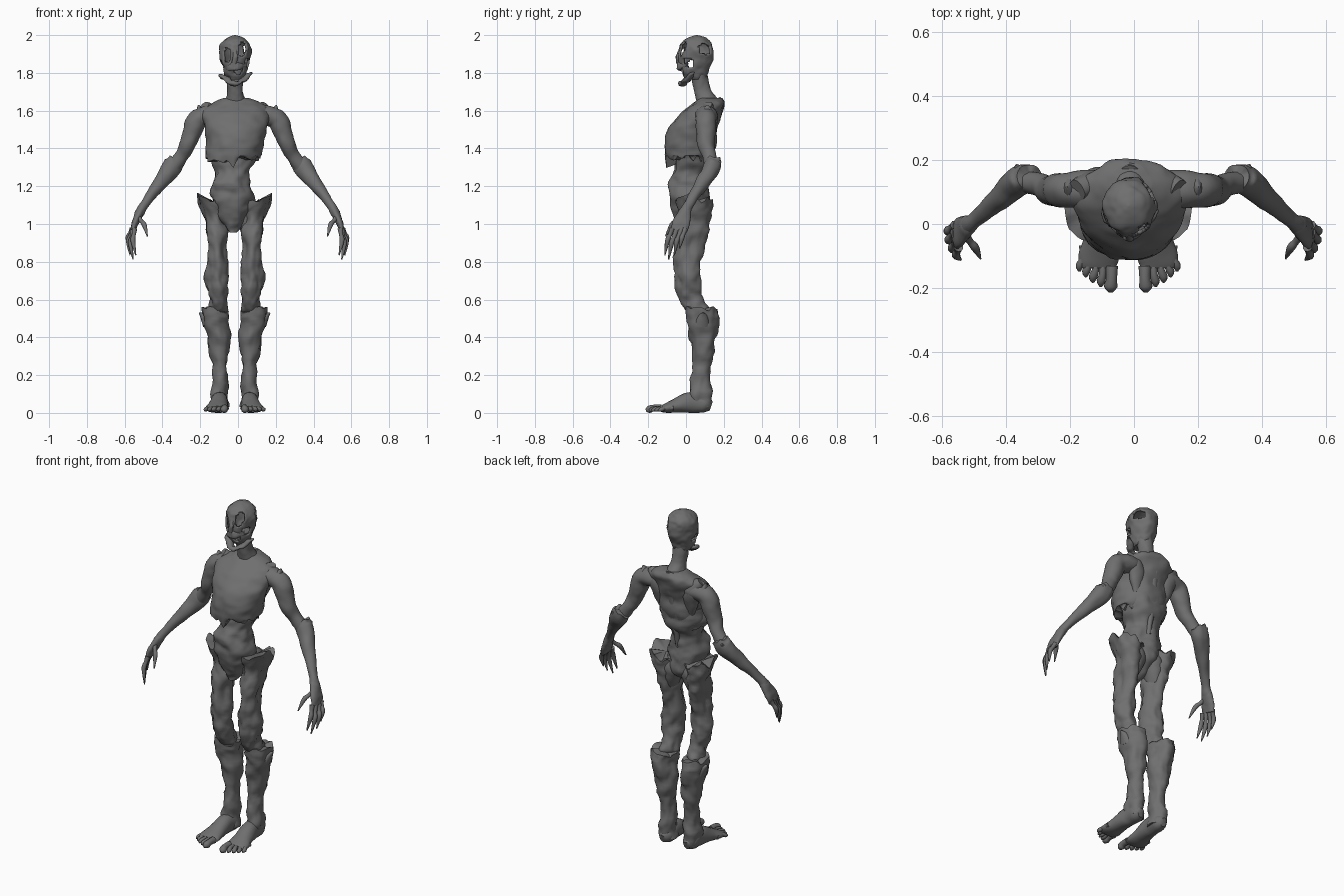
import bpy, bmesh, math
from mathutils import Vector, noise

skin = bpy.data.materials.new("dark_skin")
skin.diffuse_color = (.16, .16, .16, 1)


def spline(rows, steps):
    """Catmull-Rom through rows of (x, y, z, rw, rh)."""
    out, m = [], len(rows) - 1
    for i in range(m):
        a, b, c, d = rows[max(i - 1, 0)], rows[i], rows[i + 1], rows[min(i + 2, m)]
        for s in range(steps):
            t = s / steps
            out.append([.5 * (2 * q + (r - p) * t + (2 * p - 5 * q + 4 * r - w) * t * t
                              + (3 * q - p - 3 * r + w) * t ** 3) for p, q, r, w in zip(a, b, c, d)])
    return out + [list(rows[m])]


def loft(name, rows, n=28, steps=5, flat=False, ref=(0, 1, 0), lump=0.0, freq=12,
         jag=0.0, tilt=0.0, mirror=None):
    """Skin of rings; jag and tilt (front only) make the first rings a torn, slanted hem."""
    pts = spline(rows, steps)
    bm, rings = bmesh.new(), []
    for i, (x, y, z, rw, rh) in enumerate(pts):
        c = Vector((x, y, z))
        side, up = Vector((1, 0, 0)), Vector((0, 1, 0))
        if not flat:
            a, b = pts[max(i - 1, 0)], pts[min(i + 1, len(pts) - 1)]
            t = (Vector(b[:3]) - Vector(a[:3])).normalized()
            side = t.cross(Vector(ref)).normalized()
            up = side.cross(t)
        fade, ring = max(0, 1 - i / 5), []
        for k in range(n):
            a = math.tau * k / n
            d = side * math.cos(a) * max(rw, .002) + up * math.sin(a) * max(rh, .002)
            p = c + d
            p += d.normalized() * lump * (noise.noise(p * freq) + .5 * noise.noise(p * freq * 2.3))
            front = .6 - .4 * math.sin(a)
            p.z += fade * (jag * noise.noise(p * 28) + tilt * front * (p.x - x))
            p.z = max(p.z, 0)
            ring.append(bm.verts.new(p))
        rings.append(ring)
    for r, s in zip(rings, rings[1:]):
        for k in range(n):
            bm.faces.new((r[k], r[(k + 1) % n], s[(k + 1) % n], s[k]))
    caps = [bm.faces.new(rings[0][::-1]), bm.faces.new(rings[-1])]
    bmesh.ops.poke(bm, faces=caps)
    bmesh.ops.recalc_face_normals(bm, faces=bm.faces)
    me = bpy.data.meshes.new(name)
    bm.to_mesh(me)
    bm.free()
    me.materials.append(skin)
    ob = bpy.data.objects.new(name, me)
    bpy.context.collection.objects.link(ob)
    bpy.ops.object.select_all(action='DESELECT')
    ob.select_set(True)
    bpy.context.view_layer.objects.active = ob
    bpy.ops.object.shade_smooth_by_angle(angle=math.radians(50))
    if mirror is not None:
        ob.location.x = mirror
        ob.modifiers.new("mirror", 'MIRROR').use_mirror_merge = False
    return ob


def cut_holes(ob, holes, thick):
    """Remove faces inside ellipsoids, then give the shell thickness."""
    bm = bmesh.new()
    bm.from_mesh(ob.data)
    gone = []
    for f in bm.faces:
        p = f.calc_center_median()
        for x, y, z, rx, ry, rz in holes:
            q = ((p.x - x) / rx) ** 2 + ((p.y - y) / ry) ** 2 + ((p.z - z) / rz) ** 2
            if q < 1 + .6 * noise.noise(p * 45):
                gone.append(f)
                break
    bmesh.ops.delete(bm, geom=gone, context='FACES')
    bm.to_mesh(ob.data)
    bm.free()
    m = ob.modifiers.new("shell", 'SOLIDIFY')
    m.thickness, m.offset = thick, -1


BODY, ARMS = -.018, -.003

# Abdomen and pelvis, rising inside the ribcage and flush with the back
loft("abdomen", [(-.03, -.01, .955, .022, .025), (-.028, .01, .99, .045, .055),
                 (-.025, .025, 1.04, .075, .09), (-.027, .022, 1.10, .108, .105),
                 (-.03, .015, 1.16, .113, .105), (-.035, .01, 1.21, .1, .105),
                 (-.027, .028, 1.27, .09, .09), (-.025, .042, 1.33, .117, .1),
                 (-.02, .052, 1.39, .14, .107), (-.02, .055, 1.45, .14, .1)],
     flat=True, n=40, lump=.016, freq=14)
# Ribcage with torn lower edge
loft("ribcage", [(-.025, .012, 1.335, .142, .113), (-.022, .018, 1.37, .15, .13),
                 (-.014, .025, 1.44, .153, .136), (-.012, .04, 1.51, .165, .128),
                 (-.01, .07, 1.57, .178, .112), (-.01, .1, 1.612, .17, .095),
                 (-.01, .122, 1.645, .12, .078), (-.012, .128, 1.668, .06, .055)],
     flat=True, n=48, steps=6, lump=.011, freq=13, jag=.06, tilt=.15)
# Spine ridge and shoulder blades
loft("spine_ridge", [(-.012, .165, 1.665, .03, .02), (-.012, .172, 1.63, .035, .022),
                     (-.012, .145, 1.5, .025, .02), (-.015, .128, 1.36, .02, .02),
                     (-.02, .098, 1.2, .015, .018)], n=12, lump=.006, freq=25)
loft("shoulder_blade", [(-.16, .105, 1.625, .03, .035), (-.12, .13, 1.575, .05, .035),
                        (-.1, .125, 1.5, .045, .03), (-.09, .11, 1.41, .02, .015)],
     n=20, lump=.006, mirror=BODY)
# Buttocks
loft("buttock", [(-.055, .05, 1.12, .04, .045), (-.058, .063, 1.06, .055, .06),
                 (-.065, .06, 1.0, .05, .055), (-.08, .045, .93, .035, .045)],
     flat=True, n=24, lump=.006, mirror=BODY)

# Neck and skull shell with holes
loft("neck", [(-.012, .115, 1.6, .09, .06), (-.013, .112, 1.655, .053, .058),
              (-.015, .09, 1.70, .042, .047), (-.015, .077, 1.75, .043, .046),
              (-.015, .068, 1.82, .045, .04)], flat=True, lump=.005, freq=20)
skull = loft("skull", [(-.015, .05, 1.765, .04, .055), (-.015, .046, 1.80, .062, .073),
                       (-.015, .047, 1.85, .073, .088), (-.013, .053, 1.91, .084, .093),
                       (-.015, .055, 1.95, .077, .085), (-.016, .057, 1.98, .052, .06),
                       (-.017, .057, 1.994, .026, .03), (-.017, .057, 2.0, .003, .003)],
             flat=True, n=56, steps=7, lump=.008, freq=18)
cut_holes(skull, [(.028, -.03, 1.93, .027, .04, .045), (-.062, -.03, 1.895, .024, .04, .04),
                  (.055, .11, 1.925, .03, .045, .035), (.005, -.045, 1.805, .04, .04, .025),
                  (.065, .005, 1.85, .03, .04, .028), (-.012, -.06, 1.87, .014, .03, .02),
                  (-.085, .03, 1.84, .025, .03, .025)], .012)
# Jaw, upper teeth ridge, nose and cheek fragments
loft("jaw", [(-.1, .045, 1.785, .004, .006), (-.078, .022, 1.778, .02, .014),
             (-.05, -.003, 1.757, .02, .012), (-.018, -.018, 1.742, .022, .013),
             (.02, -.003, 1.758, .02, .012), (.048, .022, 1.782, .02, .014),
             (.074, .045, 1.80, .004, .006)], n=14, ref=(0, 0, 1), lump=.01, freq=30)
loft("upper_teeth", [(-.065, .01, 1.84, .006, .012), (-.045, -.025, 1.832, .01, .02),
                     (-.015, -.04, 1.835, .01, .024), (.015, -.028, 1.838, .01, .018),
                     (.04, .005, 1.845, .006, .008)], n=12, ref=(0, 0, 1), lump=.01, freq=35)
loft("nose", [(-.014, -.03, 1.92, .01, .008), (-.014, -.043, 1.885, .014, .012),
              (-.02, -.042, 1.85, .014, .01)], n=10, lump=.004, freq=40)

# Legs: torn thigh wraps, flared calves
loft("thigh", [(-.112, .05, 1.12, .082, .088), (-.105, .05, 1.06, .07, .082),
               (-.096, .038, .97, .051, .08), (-.095, .015, .87, .051, .08),
               (-.095, .005, .76, .054, .073), (-.098, .01, .67, .054, .068),
               (-.087, .025, .6, .046, .068), (-.087, .055, .545, .042, .06),
               (-.087, .075, .5, .03, .03)],
     flat=True, n=36, lump=.022, freq=13, jag=.045, tilt=-.45, mirror=BODY)
loft("calf", [(-.1, .078, .55, .072, .085), (-.1, .085, .5, .068, .085),
              (-.086, .092, .41, .061, .073), (-.08, .086, .3, .047, .056),
              (-.074, .08, .2, .041, .052), (-.08, .072, .1, .044, .06),
              (-.08, .078, .03, .042, .055)],
     flat=True, n=36, lump=.016, freq=14, jag=.025, tilt=-.1, mirror=BODY)
loft("calf_spur", [(-.14, .085, .47, .03, .045), (-.165, .09, .51, .018, .025),
                   (-.188, .09, .53, .003, .003)], n=10, mirror=BODY)
# Feet and toes
loft("foot", [(-.08, .133, .035, .02, .025), (-.08, .1, .045, .042, .045),
              (-.08, .03, .057, .044, .057), (-.087, -.05, .038, .053, .038),
              (-.093, -.105, .025, .064, .025), (-.093, -.135, .02, .055, .015)],
     n=20, ref=(0, 0, 1), lump=.004, mirror=BODY)
for i, (x0, x1, y1, r) in enumerate([(-.052, -.055, -.212, .02), (-.08, -.085, -.195, .013),
                                     (-.102, -.11, -.182, .013), (-.122, -.132, -.165, .012),
                                     (-.142, -.152, -.147, .012)]):
    y0 = y1 + .08
    loft(f"toe_{i + 1}", [(x0, y0, .025, r, r), (x0, y1 + .04, .026, r * .85, r * .9),
                          (x1, y1 + .016, .018, r * 1.05, r), (x1, y1, .012, r * .4, r * .4)],
         n=10, steps=3, ref=(0, 0, 1), mirror=BODY)

# Arms: shoulder and upper arm growing out of the chest, flared forearm, hand
loft("upper_arm", [(-.1, .1, 1.575, .05, .06), (-.16, .108, 1.572, .053, .06),
                   (-.21, .108, 1.55, .054, .056), (-.236, .105, 1.49, .05, .053),
                   (-.262, .108, 1.42, .043, .045), (-.3, .125, 1.35, .035, .036),
                   (-.35, .135, 1.28, .038, .038)], lump=.007, mirror=ARMS)
loft("shoulder_tatter", [(-.2, .11, 1.56, .035, .045), (-.2, .112, 1.6, .02, .032),
                         (-.207, .115, 1.63, .003, .004)], n=10, mirror=ARMS)
loft("forearm", [(-.322, .148, 1.335, .045, .04), (-.345, .14, 1.30, .05, .048),
                 (-.385, .11, 1.25, .043, .042), (-.445, .055, 1.17, .033, .034),
                 (-.5, .008, 1.09, .025, .028), (-.52, -.008, 1.05, .024, .032)],
     lump=.006, jag=.03, mirror=ARMS)
loft("elbow_lip", [(-.34, .14, 1.30, .035, .035), (-.355, .165, 1.318, .022, .022),
                   (-.365, .185, 1.332, .004, .004)], n=10, ref=(0, 0, 1), mirror=ARMS)
loft("hand", [(-.505, .005, 1.085, .022, .027), (-.525, -.012, 1.045, .022, .038),
              (-.545, -.028, 1.0, .019, .046), (-.552, -.037, .965, .013, .044)],
     n=18, lump=.005, freq=20, mirror=ARMS)
# Fingers: base, bend, tip
fingers = {"index_finger": ((-.545, -.072, .975), (-.553, -.098, .91), (-.538, -.112, .835)),
           "middle_finger": ((-.552, -.05, .968), (-.566, -.077, .895), (-.552, -.092, .812)),
           "ring_finger": ((-.557, -.026, .968), (-.577, -.05, .905), (-.568, -.062, .835)),
           "little_finger": ((-.557, -.004, .975), (-.58, -.022, .925), (-.575, -.034, .87)),
           "thumb": ((-.525, -.035, 1.035), (-.493, -.075, .995), (-.477, -.108, .935))}
for name, (a, b, c) in fingers.items():
    mid = [(p + q) / 2 for p, q in zip(a, b)]
    loft(name, [(*a, .015, .015), (*mid, .011, .011), (*b, .013, .013), (*c, .003, .003)],
         n=10, steps=4, ref=(1, 0, 0), mirror=ARMS)
